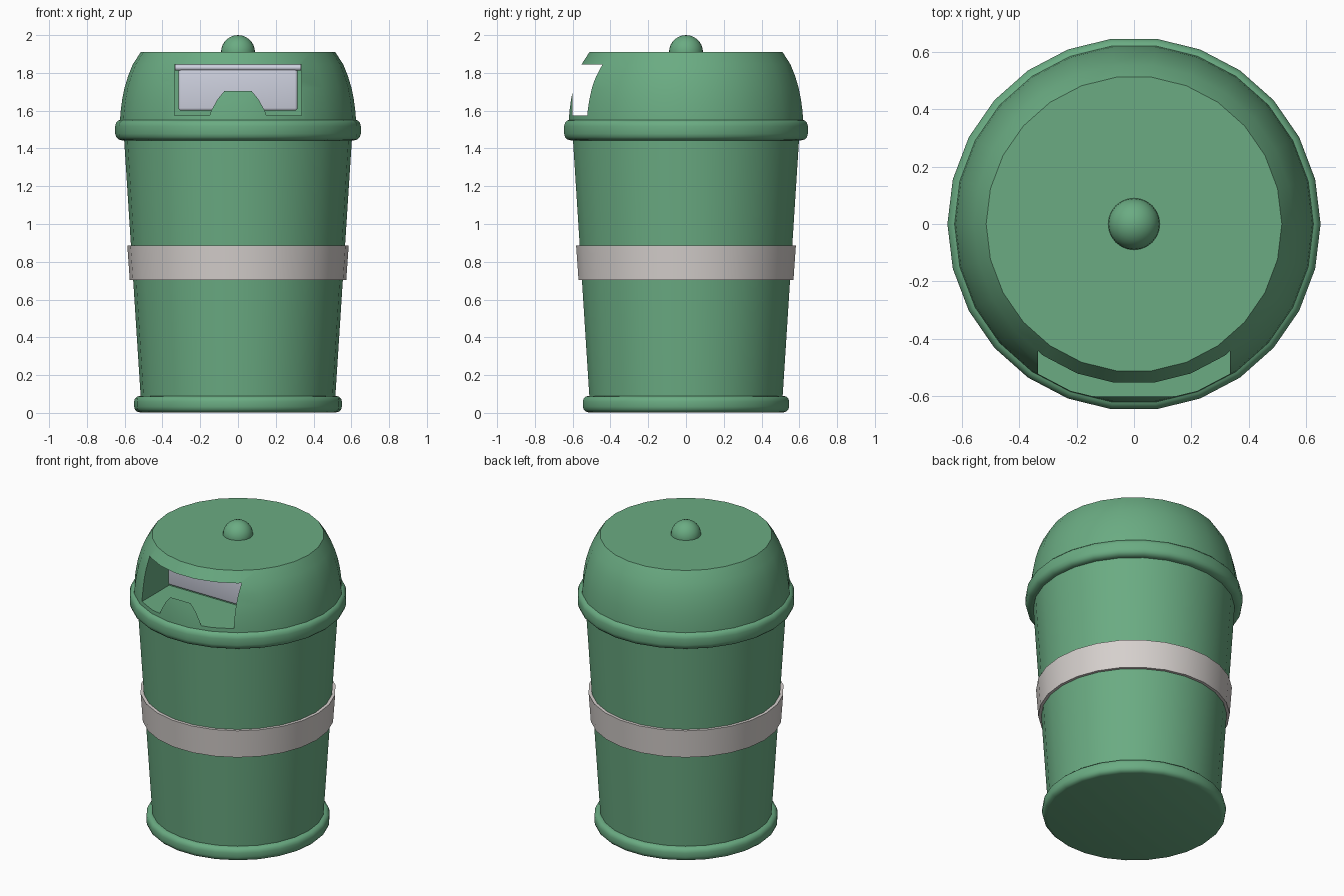
import bpy, bmesh, math

if "Cube" in bpy.data.objects:
    bpy.data.objects.remove(bpy.data.objects["Cube"])

SIDES = 26


def material(name, color):
    m = bpy.data.materials.new(name)
    m.diffuse_color = (*color, 1)
    m.use_nodes = True
    m.node_tree.nodes["Principled BSDF"].inputs["Base Color"].default_value = m.diffuse_color
    return m


GREEN = material("green", (0.145, 0.41, 0.225))
BAND = material("warm_grey", (0.67, 0.63, 0.61))
FLAP = material("cool_grey", (0.62, 0.64, 0.74))


def finish(name, bm, mat=None):
    bmesh.ops.recalc_face_normals(bm, faces=bm.faces)
    me = bpy.data.meshes.new(name)
    bm.to_mesh(me)
    bm.free()
    ob = bpy.data.objects.new(name, me)
    bpy.context.collection.objects.link(ob)
    if mat:
        me.materials.append(mat)
    return ob


def activate(ob):
    bpy.ops.object.select_all(action='DESELECT')
    ob.select_set(True)
    bpy.context.view_layer.objects.active = ob


def smooth(ob):
    activate(ob)
    bpy.ops.object.shade_smooth_by_angle(angle=math.radians(32))


def lathe(name, profile, mat, ring=False):
    """Spin (radius, z) points; cap the ends, or close the loop for a ring."""
    bm = bmesh.new()
    loops = []
    for r, z in profile:
        loops.append([bm.verts.new((r * math.cos(2 * math.pi * k / SIDES),
                                    r * math.sin(2 * math.pi * k / SIDES), z))
                      for k in range(SIDES)])
    pairs = list(zip(loops, loops[1:]))
    if ring:
        pairs.append((loops[-1], loops[0]))
    else:
        bm.faces.new(loops[0])
        bm.faces.new(loops[-1])
    for a, b in pairs:
        for k in range(SIDES):
            n = (k + 1) % SIDES
            bm.faces.new((a[k], a[n], b[n], b[k]))
    return finish(name, bm, mat)


def rounded(r, z0, z1, c):
    """Profile of a disc whose outer corners are rounded by c."""
    arc = [math.radians(a) for a in (-90, -60, -30, 0)]
    low = [(r - c + c * math.cos(a), z0 + c + c * math.sin(a)) for a in arc]
    return low + [(x, z0 + z1 - z) for x, z in reversed(low)]


def box(name, lo, hi, mat=None, bevel=0):
    bm = bmesh.new()
    bmesh.ops.create_cube(bm, size=1)
    for v in bm.verts:
        v.co = [(a + b) / 2 + c * (b - a) for a, b, c in zip(lo, hi, v.co)]
    if bevel:
        bmesh.ops.bevel(bm, geom=bm.edges[:], offset=bevel, segments=3,
                        profile=0.5, affect='EDGES')
    return finish(name, bm, mat)


# Base, tapered body and rim
smooth(lathe("base_ring", rounded(0.55, 0.003, 0.09, 0.03), GREEN))
smooth(lathe("body", [(0.513, 0.05), (0.605, 1.48)], GREEN))
smooth(lathe("rim", rounded(0.65, 1.443, 1.553, 0.035), GREEN))

# Band standing slightly off the body
smooth(lathe("band", [(0.545, 0.703), (0.573, 0.703),
                      (0.586, 0.885), (0.555, 0.885)], BAND, ring=True))

# Domed lid with a box-shaped opening cut in the front
lid = lathe("lid", [(0.627, 1.5), (0.625, 1.55), (0.621, 1.60), (0.613, 1.66),
                    (0.601, 1.72), (0.583, 1.78), (0.557, 1.845),
                    (0.515, 1.91)], GREEN)
cutter = box("opening_cutter", (-0.335, -0.6, 1.575), (0.335, -0.24, 1.845))
cut = lid.modifiers.new("opening", 'BOOLEAN')
cut.object = cutter
cut.operation = 'DIFFERENCE'
cut.solver = 'EXACT'
activate(lid)
bpy.ops.object.modifier_apply(modifier="opening")
bpy.data.objects.remove(cutter)
smooth(lid)

# Swinging flap and its hinge bar inside the opening
smooth(box("flap", (-0.315, -0.285, 1.6), (0.315, -0.25, 1.835), FLAP, 0.014))
bm = bmesh.new()
bmesh.ops.create_cone(bm, cap_ends=True, segments=16, radius1=0.016,
                      radius2=0.016, depth=0.668)
for v in bm.verts:
    v.co = (v.co.z, v.co.x - 0.277, v.co.y + 1.828)
smooth(finish("hinge_bar", bm, FLAP))

# Knob
bm = bmesh.new()
bmesh.ops.create_uvsphere(bm, u_segments=24, v_segments=14, radius=0.09)
bmesh.ops.translate(bm, verts=bm.verts, vec=(0, 0, 1.91))
smooth(finish("knob", bm, GREEN))
